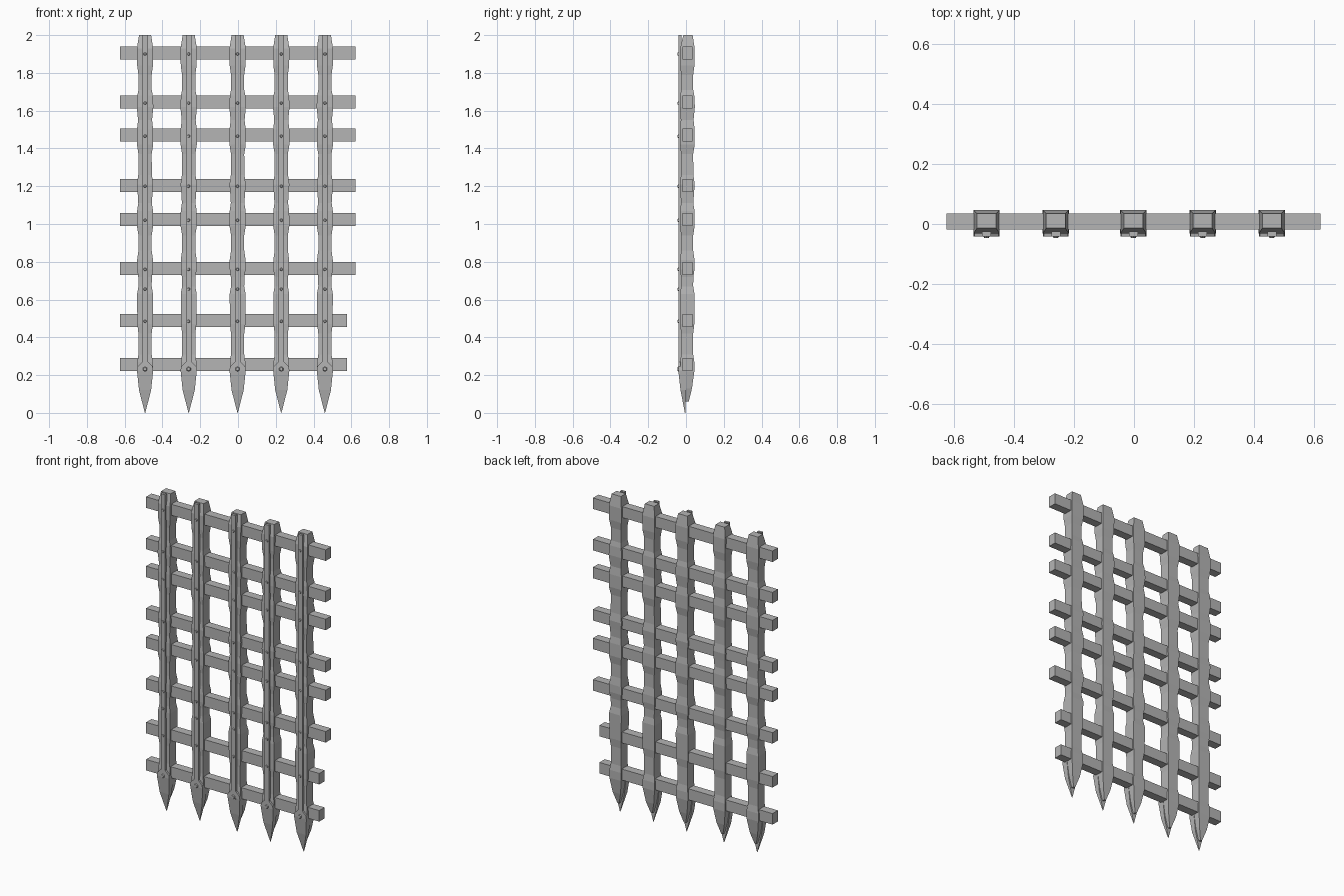
import bpy, bmesh
from math import pi

if "Cube" in bpy.data.objects:
    bpy.data.objects.remove(bpy.data.objects["Cube"])

iron = bpy.data.materials.new("dark_grey")
iron.diffuse_color = (0.46, 0.46, 0.46, 1)
iron.use_nodes = True
iron.node_tree.nodes["Principled BSDF"].inputs["Base Color"].default_value = iron.diffuse_color


def finish(bm, name):
    bmesh.ops.recalc_face_normals(bm, faces=bm.faces)
    me = bpy.data.meshes.new(name)
    bm.to_mesh(me)
    bm.free()
    me.materials.append(iron)
    ob = bpy.data.objects.new(name, me)
    bpy.context.collection.objects.link(ob)
    return ob


def loft(name, sections):
    """Skin rectangular sections given as (z, half width, front y, back y, x)."""
    bm = bmesh.new()
    rings = []
    for z, w, f, b, x in sections:
        rings.append([bm.verts.new(p) for p in
                      ((x - w, f, z), (x + w, f, z), (x + w, b, z), (x - w, b, z))])
    for a, c in zip(rings, rings[1:]):
        for i in range(4):
            j = (i + 1) % 4
            bm.faces.new((a[i], a[j], c[j], c[i]))
    bm.faces.new(rings[0])
    bm.faces.new(rings[-1])
    return finish(bm, name)


def rivet(name, x, z, r):
    bpy.ops.mesh.primitive_cone_add(vertices=6, radius1=r, radius2=r * 0.6,
                                    depth=0.008, location=(x, -0.042, z),
                                    rotation=(pi / 2, 0, 0))
    bpy.context.object.name = name
    bpy.context.object.data.materials.append(iron)


bar_z = [0.257, 0.49, 0.765, 1.025, 1.205, 1.47, 1.645, 1.905]
post_x = [-0.492, -0.261, -0.002, 0.229, 0.460]

# hewn wooden post: height and half width, worn thinner between bars
worn = [(0.06, 0.006), (0.13, 0.027), (0.22, 0.041), (0.27, 0.041), (0.31, 0.035),
        (0.42, 0.035), (0.47, 0.041), (0.63, 0.042), (0.67, 0.035), (0.72, 0.036),
        (0.76, 0.042), (0.81, 0.042), (0.86, 0.035), (0.94, 0.035), (0.99, 0.043),
        (1.07, 0.042), (1.11, 0.036), (1.16, 0.039), (1.21, 0.043), (1.26, 0.036),
        (1.37, 0.035), (1.42, 0.043), (1.50, 0.043), (1.55, 0.037), (1.62, 0.044),
        (1.68, 0.041), (1.71, 0.035), (1.79, 0.035), (1.84, 0.042), (1.93, 0.043),
        (2.00, 0.032)]

# horizontal bars, the lowest two are cut shorter
for i, z in enumerate(bar_z):
    x1 = 0.577 if i < 2 else 0.622
    bpy.ops.mesh.primitive_cube_add(size=1, location=((x1 - 0.625) / 2, 0.008, z))
    bar = bpy.context.object
    bar.name = "horizontal_bar"
    bar.scale = (x1 + 0.625, 0.053, 0.069)
    bar.data.materials.append(iron)

for x in post_x:
    # post body, its top chamfered back behind the strip
    secs = []
    for z, w in worn:
        back = w + 0.003
        front = -0.031 + (0.043 - w) * 0.6
        if z < 0.2:
            back, front = 0.01 + w * 0.8, -0.006 - w * 0.5
        if z == 2.0:
            front = -0.014
        secs.append((z, w, front, back, x))
    loft("post", secs)

    # iron strip down the front of the post
    loft("front_strip", [(0.22, 0.015, -0.041, -0.025, x), (2.0, 0.015, -0.041, -0.025, x)])

    # iron spear tip
    loft("spear_tip", [(0.0, 0.001, -0.006, -0.003, x), (0.12, 0.032, -0.029, 0.0, x),
                       (0.225, 0.043, -0.041, 0.0, x), (0.245, 0.040, -0.041, 0.0, x),
                       (0.27, 0.015, -0.041, -0.01, x)])

    # rivets
    for z in bar_z[1:] + [0.66]:
        rivet("rivet", x, z - 0.005, 0.010)
    rivet("tip_rivet", x, 0.232, 0.015)
